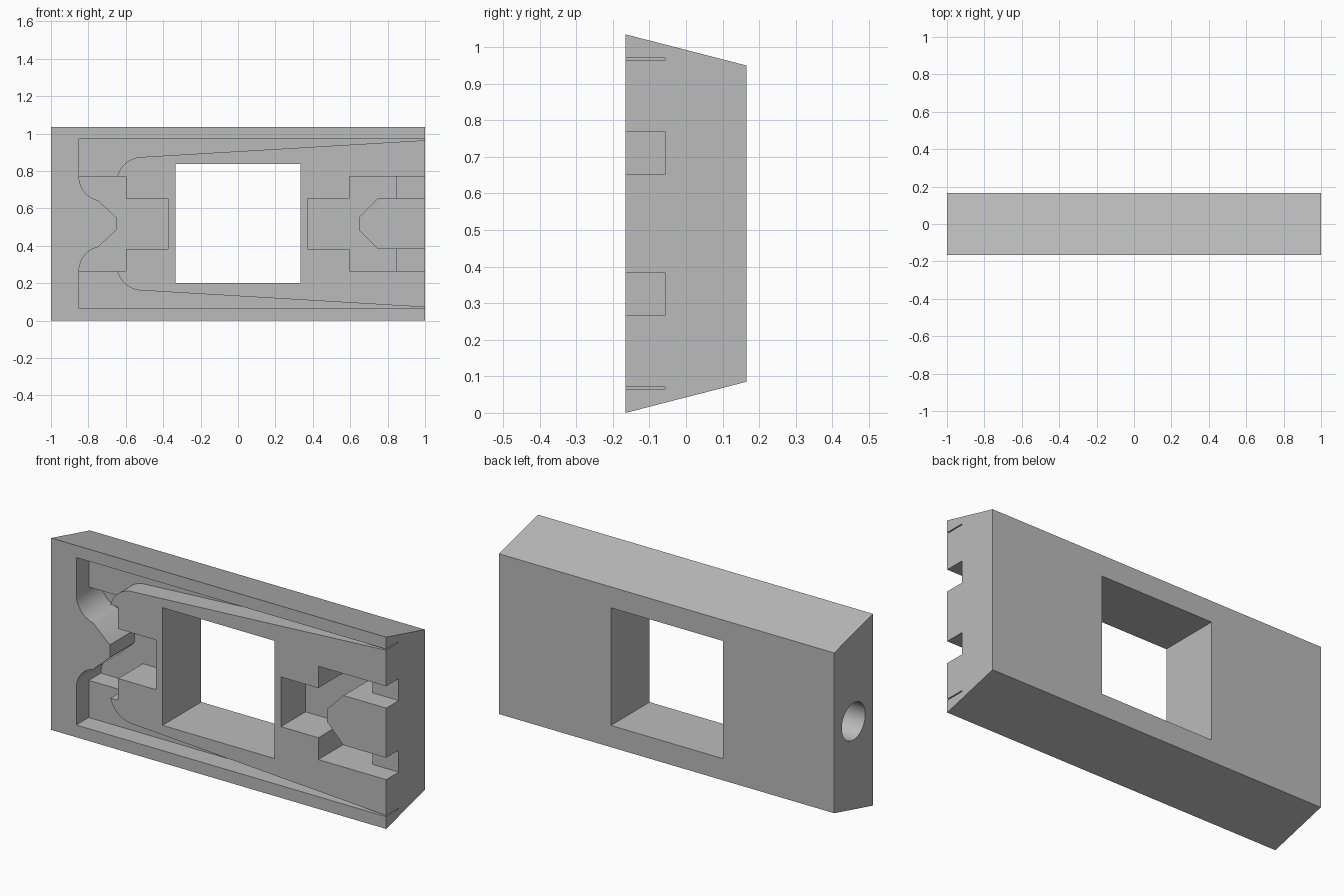
import bpy, bmesh, math

old = bpy.data.objects.get("Cube")
if old:
    bpy.data.objects.remove(old)

MID = 0.518          # height of the horizontal symmetry line
FRONT, BACK = -0.165, 0.165
SHALLOW, DEEP = -0.058, 0.045

grey = bpy.data.materials.new("plain_grey")
grey.use_nodes = True
grey.diffuse_color = (0.5, 0.5, 0.5, 1)
grey.node_tree.nodes["Principled BSDF"].inputs["Base Color"].default_value = (0.5, 0.5, 0.5, 1)


def prism(name, outline, offset):
    """Extrude a closed 3D outline along an offset into a solid."""
    bm = bmesh.new()
    face = bm.faces.new([bm.verts.new(p) for p in outline])
    ext = bmesh.ops.extrude_face_region(bm, geom=[face])
    moved = [v for v in ext["geom"] if isinstance(v, bmesh.types.BMVert)]
    bmesh.ops.translate(bm, verts=moved, vec=offset)
    bmesh.ops.recalc_face_normals(bm, faces=bm.faces)
    mesh = bpy.data.meshes.new(name)
    bm.to_mesh(mesh)
    bm.free()
    mesh.materials.append(grey)
    obj = bpy.data.objects.new(name, mesh)
    bpy.context.collection.objects.link(obj)
    return obj


def arc(cx, cz, r, a0, a1, n=16):
    return [(cx + r * math.cos(math.radians(a0 + (a1 - a0) * i / n)),
             cz + r * math.sin(math.radians(a0 + (a1 - a0) * i / n))) for i in range(n + 1)]


def flip(points):
    return [(x, 2 * MID - z) for x, z in reversed(points)]


def rect(x0, x1, z0, z1):
    return [(x0, z0), (x1, z0), (x1, z1), (x0, z1)]


def cut(body, cutter):
    mod = body.modifiers.new(cutter.name, "BOOLEAN")
    mod.operation, mod.solver, mod.object = "DIFFERENCE", "EXACT", cutter
    bpy.context.view_layer.objects.active = body
    bpy.ops.object.modifier_apply(modifier=mod.name)
    bpy.data.objects.remove(cutter)


def cut_front(name, outline, floor_y):
    start = FRONT - 0.1
    cut(body, prism(name, [(x, start, z) for x, z in outline], (0, floor_y - start, 0)))


# Slab with sloping top and bottom
body = prism("slotted_block", [(-1, FRONT, 0), (-1, BACK, 0.085),
                               (-1, BACK, 0.95), (-1, FRONT, 1.035)], (2, 0, 0))

# Window through the slab
cut_front("window", rect(-0.335, 0.333, 0.202, 0.837), 0.4)

# Long channels with rounded inner corner, and their mirror images
channel = ([(-0.85, 0.97), (1.1, 0.97)] + arc(-0.51, 0.735, 0.14, 90, 165)
           + [(-0.645, 0.75), (-0.845, 0.75), (-0.85, 0.77)])
outlet = rect(0.8, 1.1, 0.652, 0.77)
for outline in (channel, outlet):
    cut_front("channel", outline, SHALLOW)
    cut_front("channel", flip(outline), SHALLOW)

# Deep left pocket around a pointed bump
half = ([(-0.375, 0.652), (-0.6, 0.652), (-0.6, 0.77)]
        + arc(-0.72, 0.77, 0.13, 180, 257) + [(-0.65, 0.552)])
cut_front("left_pocket", half + flip(half), DEEP)

# Deep right pocket around a pointed tongue
half = [(0.372, 0.652), (0.595, 0.652), (0.595, 0.77), (0.845, 0.77),
        (0.845, 0.652), (0.745, 0.652), (0.647, 0.552)]
cut_front("right_pocket", half + flip(half), DEEP)

# Round blind hole in the end face
ring = arc(0, MID, 0.1, 0, 360, 48)[:-1]
cut(body, prism("end_hole", [(-1.1, y, z) for y, z in ring], (0.32, 0, 0)))

bpy.ops.object.select_all(action="DESELECT")
body.select_set(True)
bpy.context.view_layer.objects.active = body
bpy.ops.object.shade_smooth_by_angle(angle=math.radians(30))
